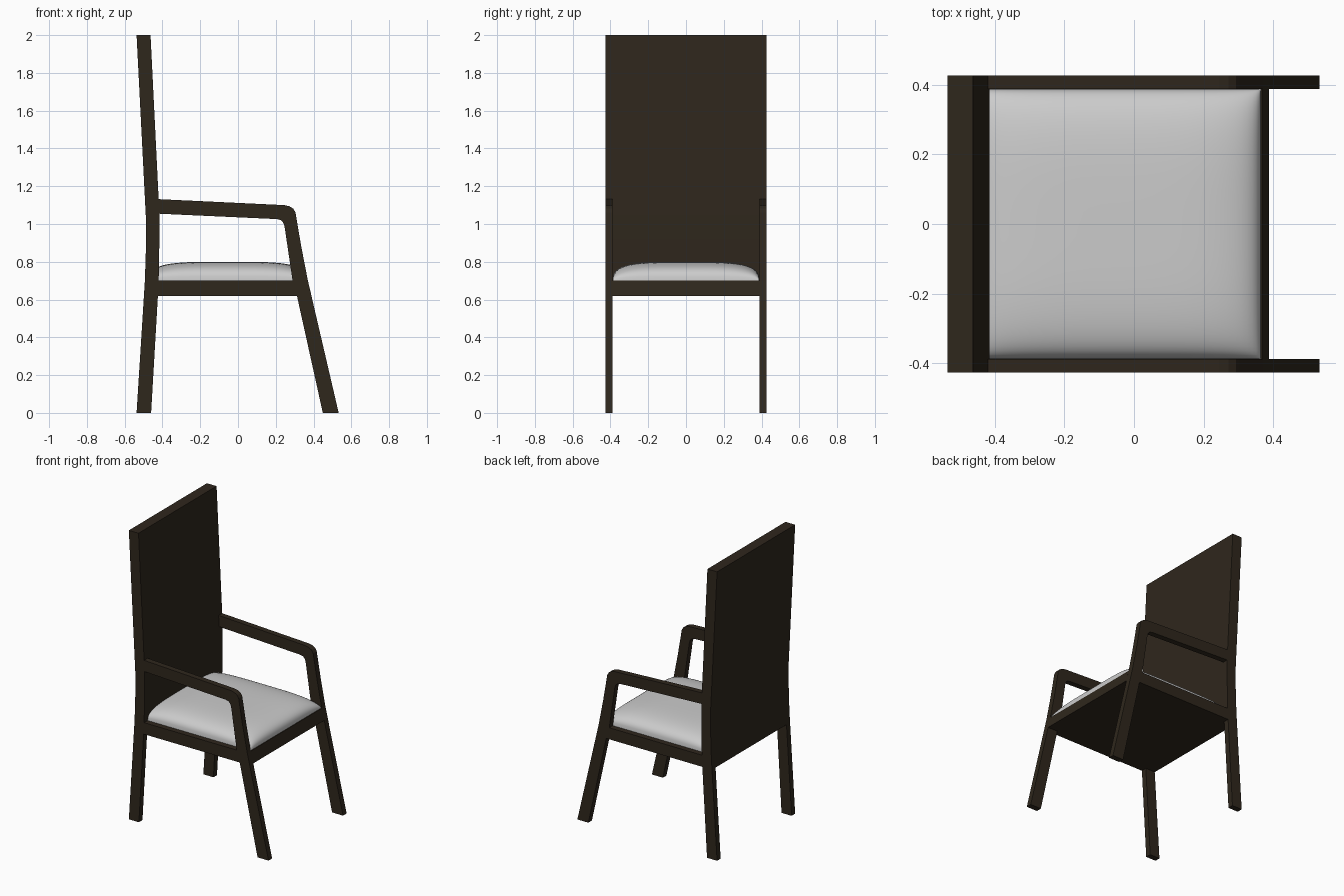
import bpy, bmesh, math

if "Cube" in bpy.data.objects:
    bpy.data.objects.remove(bpy.data.objects["Cube"])

wood = bpy.data.materials.new("dark_wood")
wood.diffuse_color = (0.028, 0.020, 0.012, 1)
wood.use_nodes = True
wood.node_tree.nodes["Principled BSDF"].inputs["Base Color"].default_value = wood.diffuse_color

OUT, IN = 0.427, 0.388  # outer and inner faces of the side frames


def extrude_profile(name, pts, y0, y1):
    """Extrude an XZ outline from y0 to y1."""
    bm = bmesh.new()
    face = bm.faces.new([bm.verts.new((x, y0, z)) for x, z in pts])
    ext = bmesh.ops.extrude_face_region(bm, geom=[face])
    verts = [g for g in ext["geom"] if isinstance(g, bmesh.types.BMVert)]
    bmesh.ops.translate(bm, verts=verts, vec=(0, y1 - y0, 0))
    bmesh.ops.recalc_face_normals(bm, faces=bm.faces)
    me = bpy.data.meshes.new(name)
    bm.to_mesh(me)
    bm.free()
    ob = bpy.data.objects.new(name, me)
    bpy.context.collection.objects.link(ob)
    me.materials.append(wood)
    return ob


def side_pair(name, pts):
    """Same part on both sides of the chair."""
    extrude_profile(name + "_right", pts, -OUT, -IN)
    extrude_profile(name + "_left", pts, IN, OUT)


# Backrest: full-width panel, gently bent
extrude_profile("backrest", [
    (-0.498, 0.62), (-0.493, 0.70), (-0.486, 0.92), (-0.486, 1.0), (-0.537, 2.0),
    (-0.463, 2.0), (-0.416, 1.05), (-0.416, 0.92), (-0.420, 0.70), (-0.424, 0.62)], -OUT, OUT)

# Rear legs
side_pair("rear_leg", [(-0.537, 0), (-0.498, 0.62), (-0.424, 0.62), (-0.460, 0)])

# Armrests flowing down into the front legs
side_pair("armrest_and_front_leg", [
    (-0.43, 1.132), (0.245, 1.100), (0.272, 1.094), (0.293, 1.081), (0.304, 1.062),
    (0.335, 0.88), (0.370, 0.70), (0.533, 0), (0.449, 0), (0.312, 0.62), (0.289, 0.70),
    (0.246, 0.99), (0.239, 1.008), (0.228, 1.020), (0.205, 1.026), (-0.43, 1.055)])

# Seat base and the side rails
side_pair("side_rail", [(-0.43, 0.62), (0.312, 0.62), (0.289, 0.70), (-0.43, 0.70)])
extrude_profile("seat_base", [(-0.43, 0.62), (0.389, 0.62), (0.370, 0.70), (-0.43, 0.70)], -IN, IN)

# Padded cushion: domed grid with dense spacing near the edges
bpy.ops.mesh.primitive_grid_add(x_subdivisions=36, y_subdivisions=36, size=2)
cushion = bpy.context.object
cushion.name = "cushion"


def dome(t):
    return max(0.0, 1 - abs(t) ** 4) ** 0.35


bm = bmesh.new()
bm.from_mesh(cushion.data)
for v in bm.verts:
    u, w = (math.sin(c * math.pi / 2) for c in v.co.xy)
    v.co = (-0.055 + 0.42 * u, IN * w, 0.70 + 0.10 * dome(u) * dome(w))
bm.to_mesh(cushion.data)
bm.free()
bpy.ops.object.shade_smooth()
